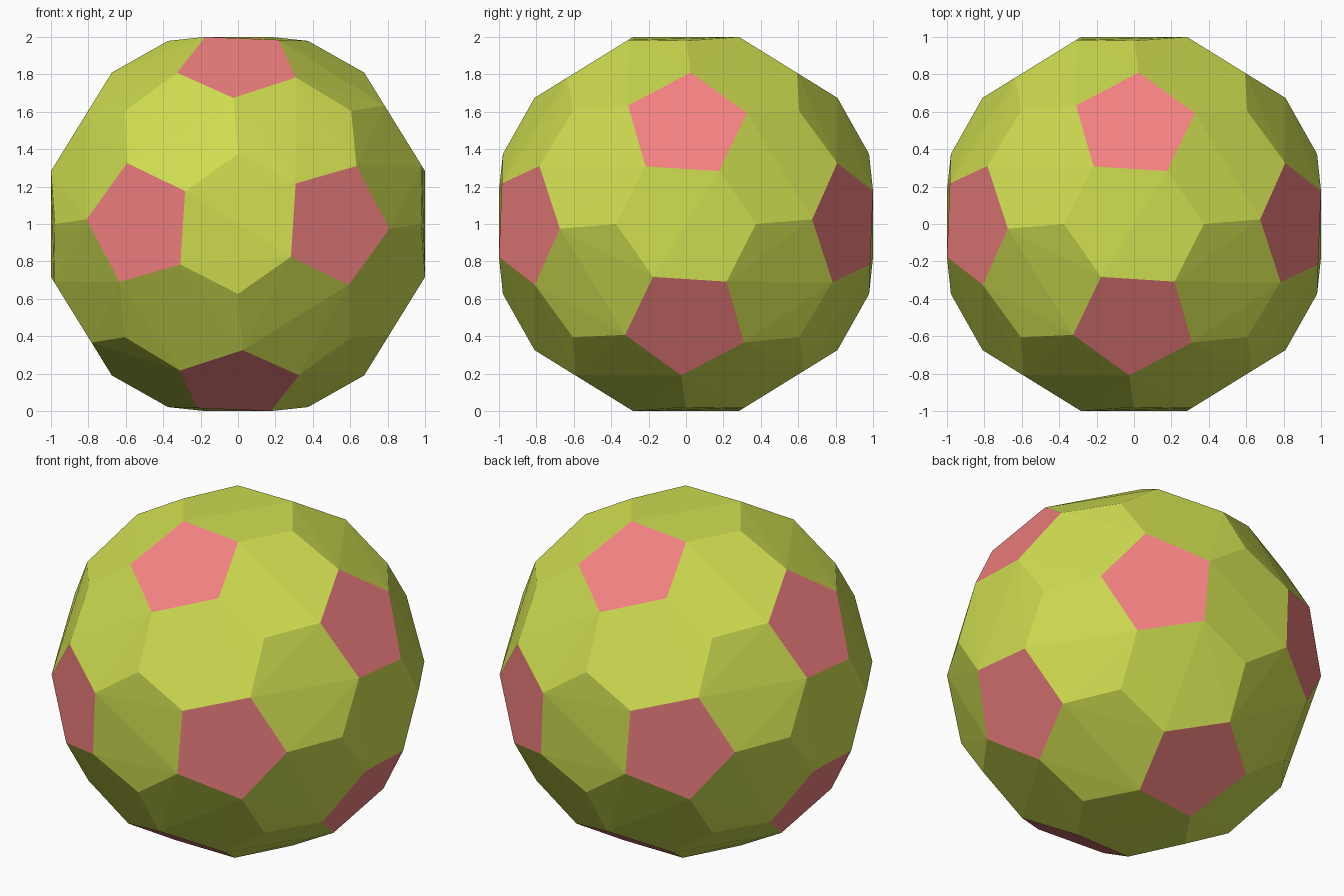
import bpy, bmesh, math
from itertools import product
from mathutils import Vector, Matrix

if "Cube" in bpy.data.objects:
    bpy.data.objects.remove(bpy.data.objects["Cube"])

PHI = (1 + 5 ** 0.5) / 2


def spins(v):
    """The 12 copies of a point under axis half-turns and cyclic axis swaps."""
    for sx, sy in product((1, -1), repeat=2):
        p = (v[0] * sx, v[1] * sy, v[2] * sx * sy)
        for k in range(3):
            yield Vector((p[k], p[(k + 1) % 3], p[(k + 2) % 3]))


def material(name, color):
    m = bpy.data.materials.new(name)
    m.diffuse_color = color
    m.use_nodes = True
    m.node_tree.nodes["Principled BSDF"].inputs["Base Color"].default_value = m.diffuse_color
    return m


# twisted pentagon corners around the twelve five-fold axes
axis = Vector((-1, -PHI, 0)).normalized()
corner = Vector((-0.283, -1.0, 0.176))
points = []
for i in range(5):
    points += spins(Matrix.Rotation(math.tau * i / 5, 3, axis) @ corner)

# corners where three folded hexagons meet
a, b = 0.374, 0.979
points += [Vector(p) for s, t in product((1, -1), repeat=2)
           for p in ((0, s * b, t * a), (t * a, 0, s * b), (s * b, t * a, 0))]
points += [Vector(p) * (b / PHI) for p in product((1, -1), repeat=3)]

# faceted ball as the hull of all corners
bm = bmesh.new()
for p in points:
    bm.verts.new(p)
bmesh.ops.convex_hull(bm, input=bm.verts[:])
bmesh.ops.recalc_face_normals(bm, faces=bm.faces[:])

# pink pentagons, green hexagons
axes = list(spins(axis))
for f in bm.faces:
    f.smooth = False
    f.material_index = int(any(f.normal.dot(n) > 0.998 for n in axes))
bmesh.ops.dissolve_limit(bm, angle_limit=0.005, verts=bm.verts[:],
                         edges=bm.edges[:], delimit={'MATERIAL'})
bmesh.ops.translate(bm, verts=bm.verts[:], vec=(0, 0, 1))

mesh = bpy.data.meshes.new("faceted_ball")
bm.to_mesh(mesh)
bm.free()
mesh.materials.append(material("green", (0.62, 0.72, 0.08, 1)))
mesh.materials.append(material("pink", (0.9, 0.22, 0.22, 1)))
ball = bpy.data.objects.new("faceted_ball", mesh)
bpy.context.collection.objects.link(ball)
